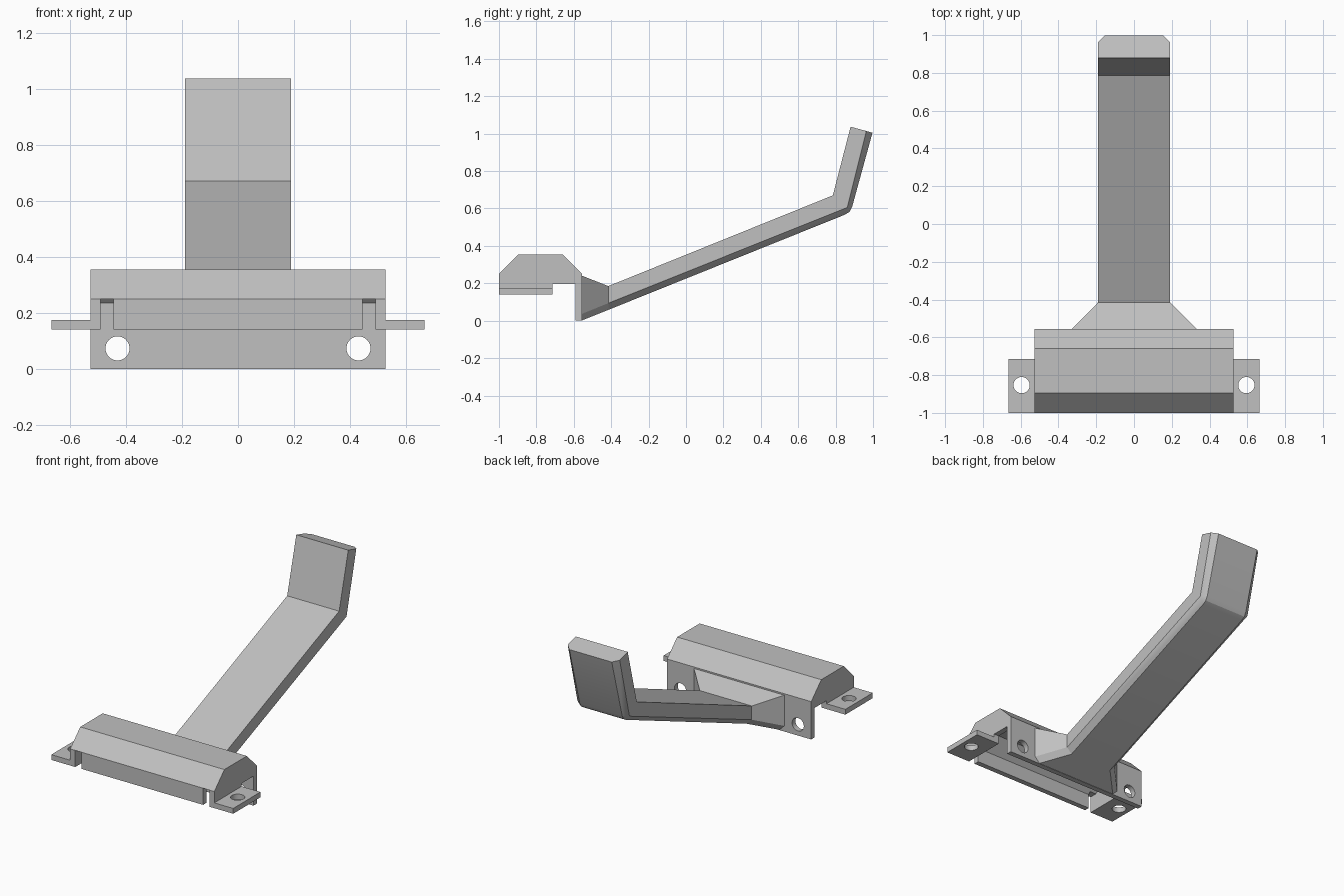
import bpy, bmesh
from math import pi, radians

if "Cube" in bpy.data.objects:
    bpy.data.objects.remove(bpy.data.objects["Cube"])

grey = bpy.data.materials.new("plain grey")
grey.use_nodes = True
grey.diffuse_color = (0.53, 0.53, 0.53, 1)
grey.node_tree.nodes["Principled BSDF"].inputs["Base Color"].default_value = (0.53, 0.53, 0.53, 1)


def finish(name, bm):
    """Turn a bmesh into a named object with outward normals."""
    bmesh.ops.recalc_face_normals(bm, faces=bm.faces)
    mesh = bpy.data.meshes.new(name)
    bm.to_mesh(mesh)
    bm.free()
    mesh.materials.append(grey)
    ob = bpy.data.objects.new(name, mesh)
    bpy.context.collection.objects.link(ob)
    return ob


def extrude_x(name, profile, x0, x1):
    """Extrude a (y, z) outline from x0 to x1."""
    bm = bmesh.new()
    face = bm.faces.new([bm.verts.new((x0, y, z)) for y, z in profile])
    new = bmesh.ops.extrude_face_region(bm, geom=[face])["geom"]
    verts = [v for v in new if isinstance(v, bmesh.types.BMVert)]
    bmesh.ops.translate(bm, verts=verts, vec=(x1 - x0, 0, 0))
    return finish(name, bm)


def box(name, x0, x1, y0, y1, z0, z1):
    return extrude_x(name, [(y0, z0), (y1, z0), (y1, z1), (y0, z1)], x0, x1)


def drill(name, location, rotation):
    bpy.ops.mesh.primitive_cylinder_add(vertices=32, radius=0.043, depth=0.12,
                                        location=location, rotation=rotation)
    ob = bpy.context.object
    ob.name = name
    ob.data.materials.append(grey)
    return ob


def combine(target, tool, operation):
    """Apply a boolean and discard the tool object."""
    tool.hide_render = True
    mod = target.modifiers.new("boolean", 'BOOLEAN')
    mod.operation, mod.solver, mod.object = operation, 'EXACT', tool
    with bpy.context.temp_override(object=target, active_object=target,
                                   selected_objects=[target]):
        bpy.ops.object.modifier_apply(modifier=mod.name)
    bpy.data.objects.remove(tool)


# Hollow hood with its front wall and long back plate
roof = [(-1, 0.25), (-0.895, 0.355), (-0.66, 0.355), (-0.555, 0.25), (-0.555, 0), (-0.59, 0)]
inside = [(-0.59, 0.235), (-0.675, 0.32), (-0.88, 0.32), (-0.965, 0.235), (-0.965, 0.14), (-1, 0.14)]
hood = extrude_x("hood", roof + inside, -0.49, 0.49)
for s in (-1, 1):
    slot = box("slot_cutter", *sorted((s * 0.445, s * 0.495)), -1.1, -0.945, 0.1, 0.25)
    combine(hood, slot, 'DIFFERENCE')

# End walls and mounting tabs, then bolt holes
end_outline = roof + [(-0.59, 0.195), (-0.715, 0.195), (-0.715, 0.14), (-1, 0.14)]
for s in (-1, 1):
    end = extrude_x("end_wall", end_outline, *sorted((s * 0.49, s * 0.527)))
    combine(hood, end, 'UNION')
    tab = box("tab", *sorted((s * 0.51, s * 0.665)), -1, -0.715, 0.14, 0.175)
    combine(hood, tab, 'UNION')
    combine(hood, drill("tab_hole", (s * 0.595, -0.853, 0.157), (0, 0, 0)), 'DIFFERENCE')
    combine(hood, drill("plate_hole", (s * 0.43, -0.572, 0.073), (pi / 2, 0, 0)), 'DIFFERENCE')

# Bent arm: sections of half width, top, chamfer and bottom (y, z)
bend_top, bend_side = (0.785, 0.67), (0.862, 0.605)
sections = [
    (0.33, (-0.555, 0.24), (-0.555, 0.037), (-0.555, 0.002)),
    (0.19, (-0.415, 0.185), (-0.415, 0.094), (-0.415, 0.058)),
    (0.19, bend_top, bend_side, (0.85, 0.567)),
    (0.19, bend_top, bend_side, (0.874, 0.582)),
    (0.19, bend_top, bend_side, (0.888, 0.608)),
    (0.19, (0.88, 1.037), (0.964, 1.014), (0.997, 1.005)),
]
bm = bmesh.new()
rings = []
for w, top, side, low in sections:
    half = [(w, *top), (w, *side), (w - 0.035, *low)]
    points = half + [(-x, y, z) for x, y, z in reversed(half)]
    rings.append([bm.verts.new(p) for p in points])
for a, b in zip(rings, rings[1:]):
    for i in range(len(a)):
        j = (i + 1) % len(a)
        bm.faces.new((a[i], a[j], b[j], b[i]))
bm.faces.new(rings[0])
bm.faces.new(rings[-1])
bmesh.ops.remove_doubles(bm, verts=bm.verts, dist=0.0005)
arm = finish("arm", bm)

# Smooth only the round holes and the rounded bend
for ob in (hood, arm):
    bpy.ops.object.select_all(action='DESELECT')
    ob.select_set(True)
    bpy.context.view_layer.objects.active = ob
    bpy.ops.object.shade_smooth_by_angle(angle=radians(28))
